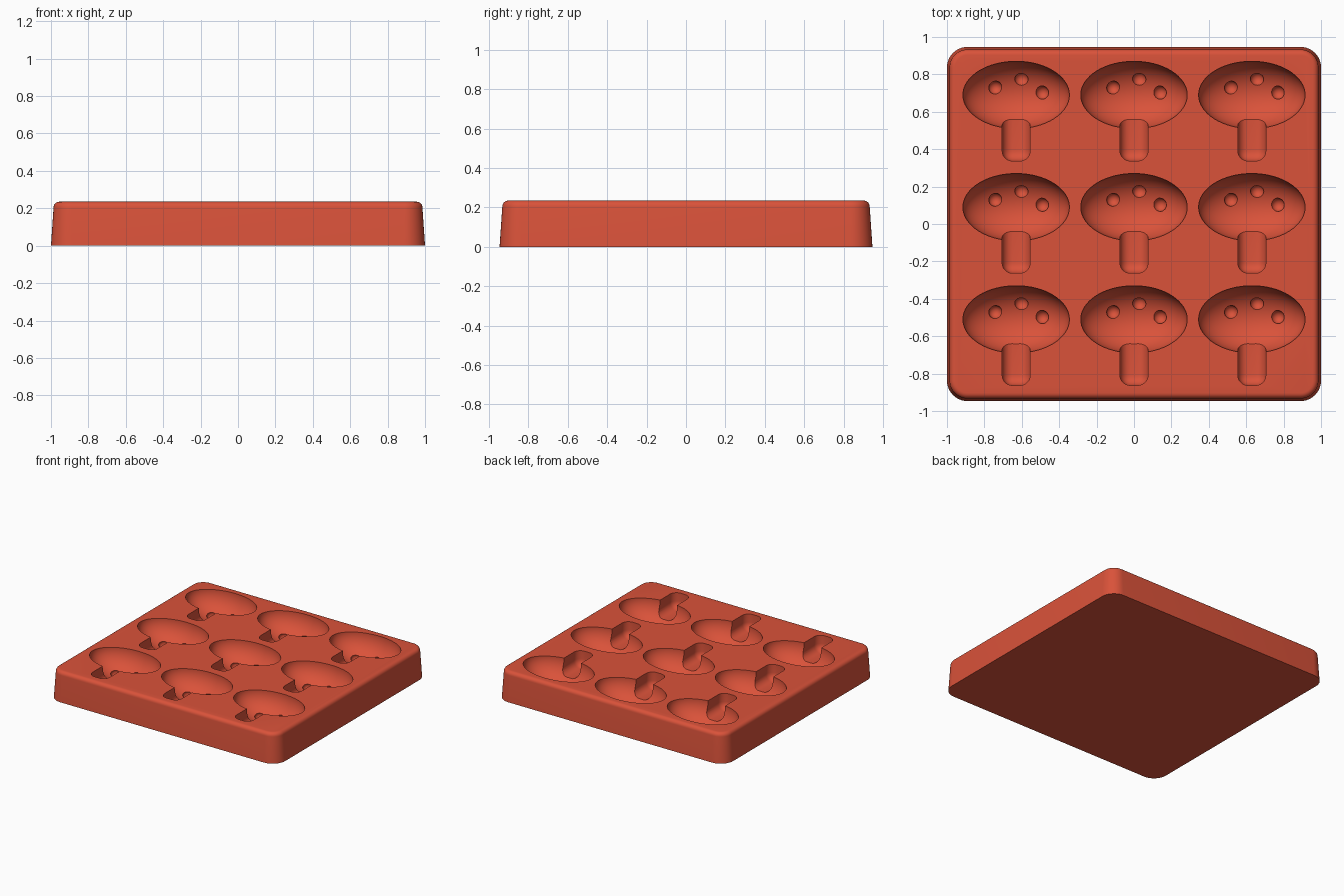
import bpy, bmesh
from math import sin, cos, pi, sqrt
from mathutils import Matrix, Vector

cube = bpy.data.objects.get("Cube")
if cube:
    bpy.data.objects.remove(cube, do_unlink=True)

HEIGHT = 0.235
CAP = Vector((0.285, 0.18, 0.175))           # half sizes of the cap hollow
SPOTS = [(-0.112, 0.04), (0.028, 0.085), (0.14, 0.013)]
CELLS = [(x, y) for x in (-0.63, 0, 0.63) for y in (0.69, 0.09, -0.51)]

clay = bpy.data.materials.new("coral red silicone")
clay.use_nodes = True
colour = (0.70, 0.085, 0.042, 1)
clay.diffuse_color = colour
clay.node_tree.nodes["Principled BSDF"].inputs["Base Color"].default_value = colour


def make_object(name, bm):
    bmesh.ops.recalc_face_normals(bm, faces=bm.faces)
    mesh = bpy.data.meshes.new(name)
    bm.to_mesh(mesh)
    bm.free()
    mesh.materials.append(clay)
    obj = bpy.data.objects.new(name, mesh)
    bpy.context.collection.objects.link(obj)
    return obj


def rounded_ring(bm, hx, hy, radius, z, steps=10):
    """Closed loop of vertices around a rounded rectangle."""
    ring = []
    for q, (sx, sy) in enumerate([(1, 1), (-1, 1), (-1, -1), (1, -1)]):
        for i in range(steps + 1):
            a = (q + i / steps) * pi / 2
            ring.append(bm.verts.new((sx * (hx - radius) + radius * cos(a),
                                      sy * (hy - radius) + radius * sin(a), z)))
    return ring


# Tray block: tapered walls and a rounded top rim
bm = bmesh.new()
ROUND = 0.03
levels = [(0, 0)]
for i in range(7):
    a = i / 6 * pi / 2
    levels.append((0.014 + ROUND * (1 - cos(a)), HEIGHT - ROUND * (1 - sin(a))))
rings = [rounded_ring(bm, 1 - s, 0.947 - s, 0.11 - s, z) for s, z in levels]
for low, high in zip(rings, rings[1:]):
    n = len(low)
    for i in range(n):
        j = (i + 1) % n
        bm.faces.new((low[i], low[j], high[j], high[i]))
bm.faces.new(rings[0][::-1])
bm.faces.new(rings[-1])
tray = make_object("mould_tray", bm)

# Cap hollows
bm = bmesh.new()
for x, y in CELLS:
    bmesh.ops.create_uvsphere(bm, u_segments=64, v_segments=33, radius=1,
                              matrix=Matrix.Translation((x, y, HEIGHT)) @ Matrix.Diagonal(CAP).to_4x4())
cap_cutter = make_object("cap_cutter", bm)

# Stem hollows: rounded troughs running towards the front
bm = bmesh.new()
DEPTH, RISE, BACK, FRONT = 0.12, 0.1, -0.02, -0.353
for x, y in CELLS:
    size = Matrix.Diagonal((0.15, BACK - FRONT, DEPTH + RISE, 1))
    place = Matrix.Translation((x, y + (BACK + FRONT) / 2, HEIGHT + (RISE - DEPTH) / 2))
    bmesh.ops.create_cube(bm, size=1, matrix=place @ size)
bmesh.ops.bevel(bm, geom=bm.edges[:], offset=0.055, segments=7, profile=0.5, affect='EDGES')
stem_cutter = make_object("stem_cutter", bm)

# Small round dimples on the cap walls
bm = bmesh.new()
for x, y in CELLS:
    for dx, dy in SPOTS:
        depth = CAP.z * sqrt(1 - (dx / CAP.x) ** 2 - (dy / CAP.y) ** 2)
        bmesh.ops.create_uvsphere(bm, u_segments=24, v_segments=13, radius=0.036,
                                  matrix=Matrix.Translation((x + dx, y + dy, HEIGHT - depth)))
spot_cutter = make_object("spot_cutter", bm)

# Carve the hollows
bpy.context.view_layer.objects.active = tray
tray.select_set(True)
for cutter in (cap_cutter, stem_cutter, spot_cutter):
    mod = tray.modifiers.new(cutter.name, 'BOOLEAN')
    mod.operation = 'DIFFERENCE'
    mod.solver = 'EXACT'
    mod.object = cutter
    bpy.ops.object.modifier_apply(modifier=mod.name)
    bpy.data.objects.remove(cutter, do_unlink=True)

bpy.ops.object.shade_smooth_by_angle(angle=pi / 6)
